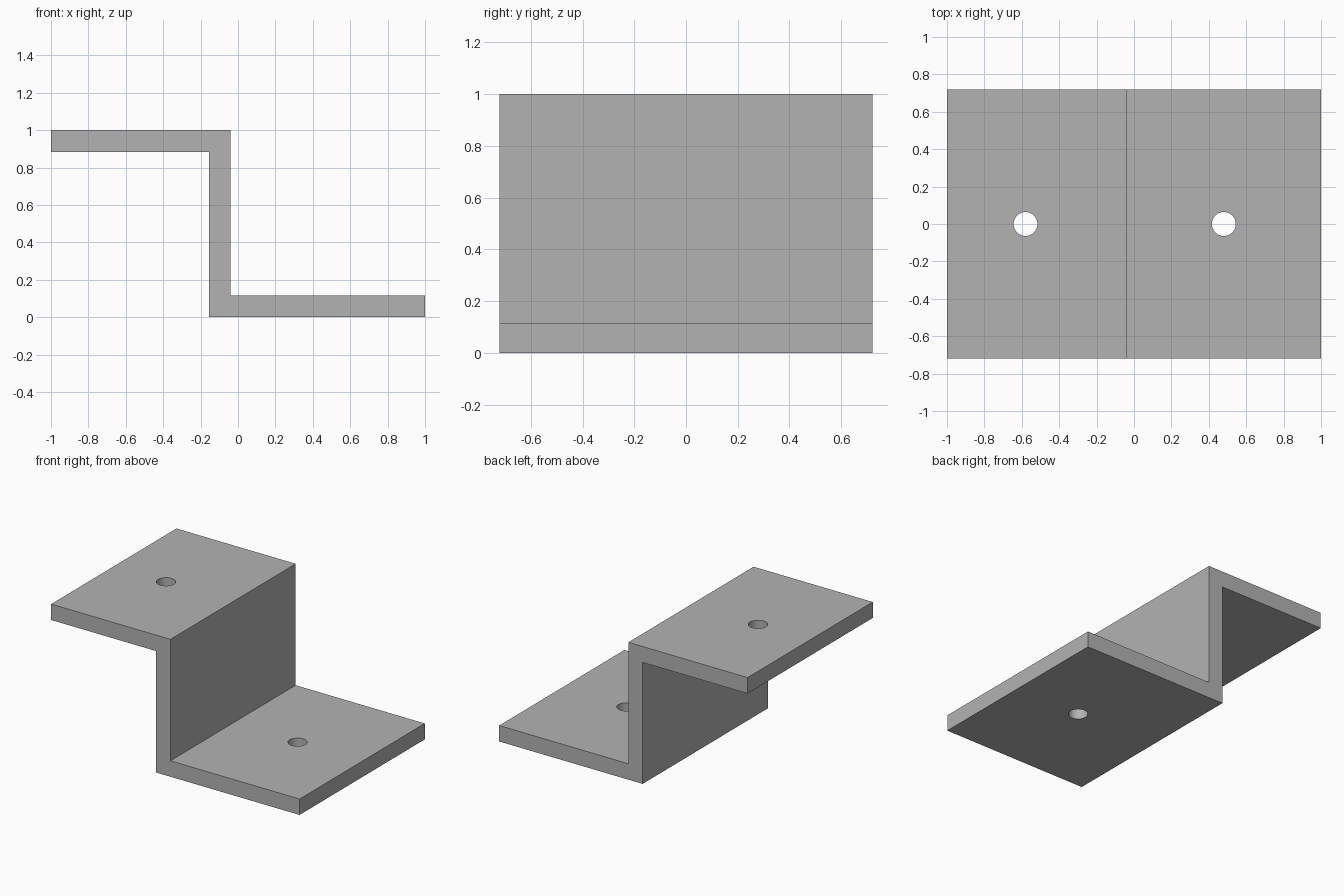
import bpy
import bmesh
import math

cube = bpy.data.objects.get("Cube")
if cube:
    bpy.data.objects.remove(cube, do_unlink=True)

HALF_DEPTH = 0.72
HEIGHT = 1.0
THICK = 0.116
WEB_LEFT, WEB_RIGHT = -0.155, -0.04
HOLE_RADIUS = 0.064

# Plain grey metal
grey = bpy.data.materials.new("grey metal")
grey.use_nodes = True
colour = (0.45, 0.45, 0.45, 1)
grey.diffuse_color = colour
grey.node_tree.nodes["Principled BSDF"].inputs["Base Color"].default_value = colour

# Z-shaped profile, extruded from front to back
profile = [(-1, HEIGHT), (-1, HEIGHT - THICK), (WEB_LEFT, HEIGHT - THICK), (WEB_LEFT, 0),
           (1, 0), (1, THICK), (WEB_RIGHT, THICK), (WEB_RIGHT, HEIGHT)]
bm = bmesh.new()
face = bm.faces.new([bm.verts.new((x, -HALF_DEPTH, z)) for x, z in profile])
extruded = bmesh.ops.extrude_face_region(bm, geom=[face])["geom"]
bmesh.ops.translate(bm, vec=(0, 2 * HALF_DEPTH, 0),
                    verts=[v for v in extruded if isinstance(v, bmesh.types.BMVert)])
bmesh.ops.recalc_face_normals(bm, faces=bm.faces)
mesh = bpy.data.meshes.new("z_bracket")
bm.to_mesh(mesh)
bm.free()
mesh.materials.append(grey)
bracket = bpy.data.objects.new("z_bracket", mesh)
bpy.context.collection.objects.link(bracket)


def drill_hole(name, x, z):
    """Cut a round bolt hole straight down through one flange."""
    bpy.ops.mesh.primitive_cylinder_add(vertices=48, radius=HOLE_RADIUS,
                                        depth=THICK * 2, location=(x, 0, z))
    cutter = bpy.context.object
    cutter.name = name
    cutter.hide_render = True
    cutter.data.materials.append(grey)
    cut = bracket.modifiers.new(name, "BOOLEAN")
    cut.operation = "DIFFERENCE"
    cut.solver = "EXACT"
    cut.object = cutter
    bpy.ops.object.select_all(action="DESELECT")
    bracket.select_set(True)
    bpy.context.view_layer.objects.active = bracket
    bpy.ops.object.modifier_apply(modifier=name)
    bpy.data.objects.remove(cutter, do_unlink=True)


# One bolt hole in each flange
drill_hole("upper_hole", -0.58, HEIGHT - THICK / 2)
drill_hole("lower_hole", 0.48, THICK / 2)

# Round hole walls, crisp bends
bpy.ops.object.shade_smooth_by_angle(angle=math.radians(30))
